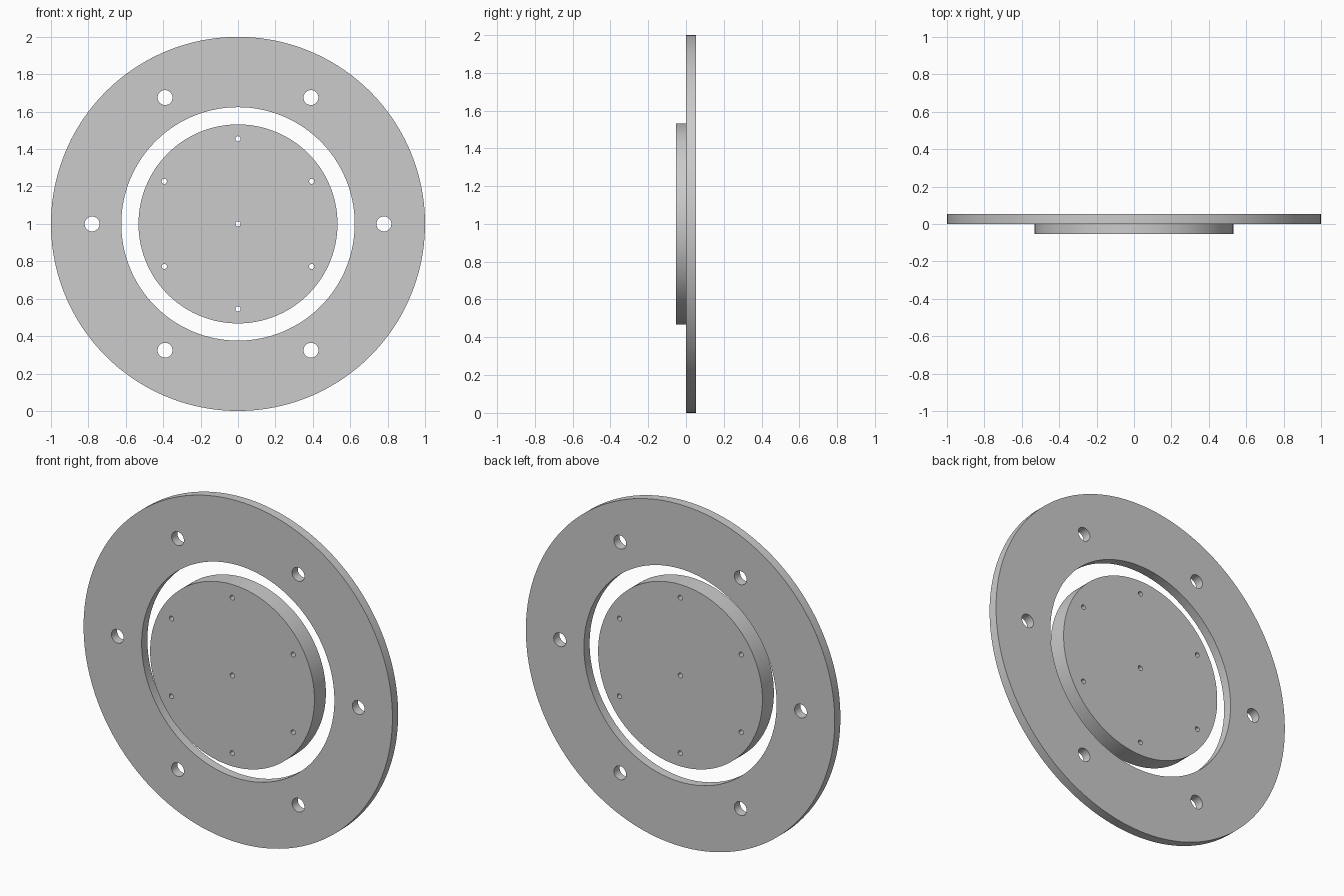
import bpy
import bmesh
from math import cos, sin, pi, radians
from mathutils import Vector

cube = bpy.data.objects.get("Cube")
if cube:
    bpy.data.objects.remove(cube, do_unlink=True)

THICK = 0.053
CENTRE = 1.0

metal = bpy.data.materials.new("plain grey metal")
metal.use_nodes = True
grey = (0.6, 0.6, 0.6, 1.0)
metal.diffuse_color = grey
metal.node_tree.nodes["Principled BSDF"].inputs["Base Color"].default_value = grey


def add_circle(bm, x, z, radius, sides, y):
    """Closed edge loop in the upright plane."""
    verts = [bm.verts.new((x + radius * cos(2 * pi * i / sides), y,
                           z + radius * sin(2 * pi * i / sides)))
             for i in range(sides)]
    return [bm.edges.new((verts[i - 1], verts[i])) for i in range(sides)]


def bolt_circle(radius, start):
    """Six evenly spaced hole centres."""
    angles = [radians(start + 60 * i) for i in range(6)]
    return [(radius * cos(a), CENTRE + radius * sin(a)) for a in angles]


def drilled_plate(name, outer, holes, front, back):
    """Fill a round outline minus its holes, then extrude towards the back."""
    bm = bmesh.new()
    edges = add_circle(bm, 0, CENTRE, outer, 160, front)
    for x, z, radius, sides in holes:
        edges += add_circle(bm, x, z, radius, sides, front)
    bmesh.ops.triangle_fill(bm, edges=edges, use_beauty=True,
                            use_dissolve=False, normal=Vector((0, -1, 0)))
    result = bmesh.ops.extrude_face_region(bm, geom=bm.faces[:],
                                           use_keep_orig=True)
    moved = [v for v in result["geom"] if isinstance(v, bmesh.types.BMVert)]
    bmesh.ops.translate(bm, verts=moved, vec=(0, back - front, 0))
    bmesh.ops.recalc_face_normals(bm, faces=bm.faces[:])

    mesh = bpy.data.meshes.new(name)
    bm.to_mesh(mesh)
    bm.free()
    mesh.materials.append(metal)
    obj = bpy.data.objects.new(name, mesh)
    bpy.context.collection.objects.link(obj)
    bpy.ops.object.select_all(action="DESELECT")
    obj.select_set(True)
    bpy.context.view_layer.objects.active = obj
    bpy.ops.object.shade_smooth_by_angle(angle=radians(30))


# Outer flange with a large bore and six bolt holes
flange_holes = [(0, CENTRE, 0.624, 128)]
flange_holes += [(x, z, 0.04, 32) for x, z in bolt_circle(0.78, 0)]
drilled_plate("flange_ring", 1.0, flange_holes, 0.0, THICK)

# Inner disc, twice as thick, with six pin holes and a centre hole
pin_holes = [(0, CENTRE, 0.014, 20)]
pin_holes += [(x, z, 0.014, 20) for x, z in bolt_circle(0.455, 30)]
drilled_plate("inner_disc", 0.532, pin_holes, -THICK, THICK)
